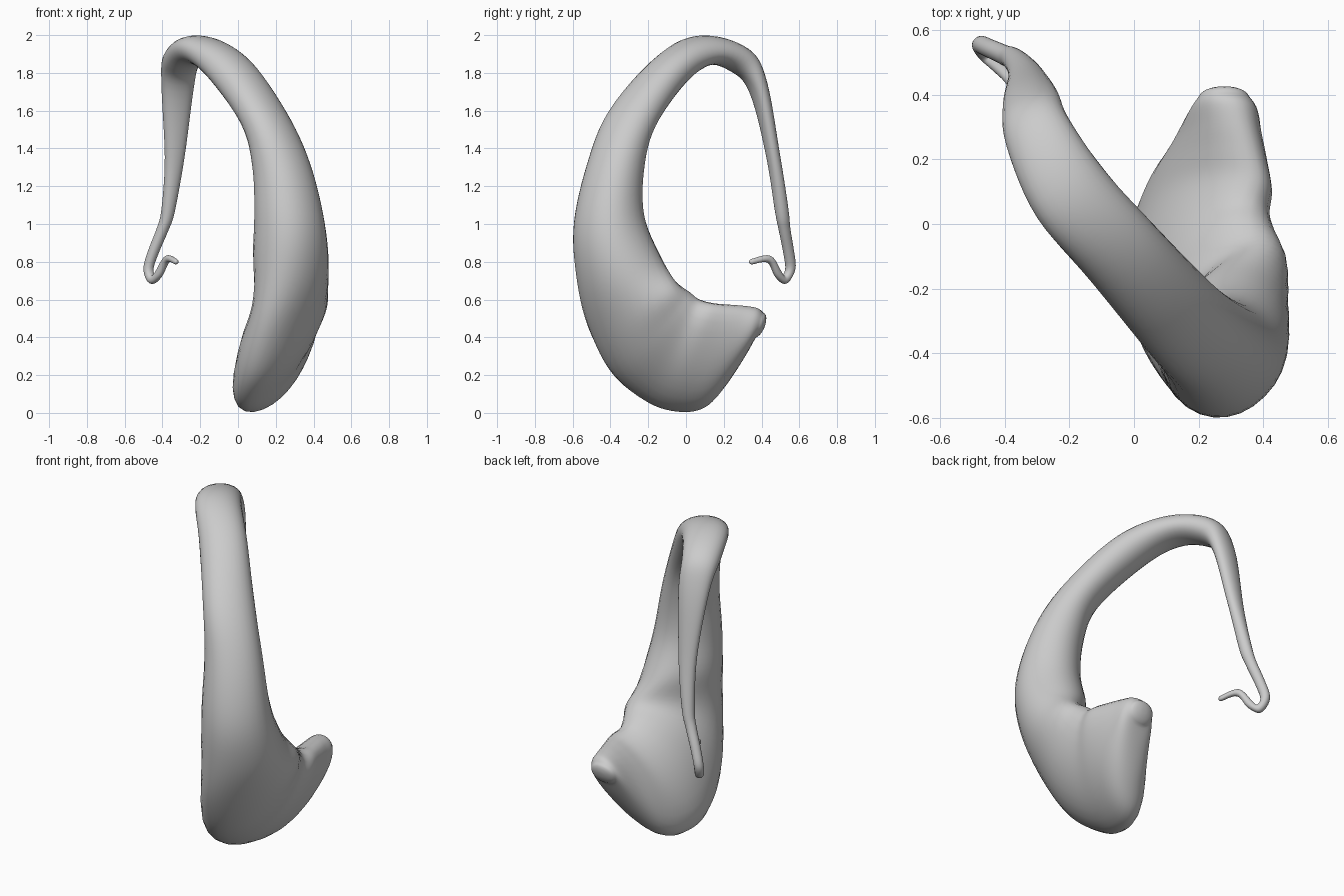
import bpy, bmesh, math
from mathutils import Vector

if "Cube" in bpy.data.objects:
    bpy.data.objects.remove(bpy.data.objects["Cube"])

SIDES = 28
STEPS = 6

# Crescent stations: outer rim point, inner rim point, half thickness
CRESCENT = [
    ((.275, .37, .40), (.28, .41, .53), .08),
    ((.265, .31, .295), (.285, .38, .555), .108),
    ((.215, .205, .14), (.295, .31, .565), .135),
    ((.155, .10, .035), (.305, .23, .568), .165),
    ((.115, -.03, .013), (.31, .15, .572), .19),
    ((.11, -.19, .06), (.28, .07, .59), .21),
    ((.185, -.365, .21), (.26, 0, .63), .235),
    ((.29, -.465, .45), (.26, -.11, .70), .25),
    ((.39, -.515, .72), (.17, -.205, .85), .23),
    ((.40, -.535, 1.0), (.145, -.28, 1.05), .19),
    ((.33, -.47, 1.33), (.13, -.275, 1.28), .16),
    ((.20, -.36, 1.61), (.08, -.215, 1.50), .145),
    ((.01, -.13, 1.885), (-.09, -.04, 1.74), .132),
    ((-.205, .075, 2.0), (-.19, .115, 1.84), .128),
    ((-.32, .32, 1.93), (-.275, .24, 1.81), .107),
    ((-.345, .42, 1.75), (-.295, .345, 1.70), .088),
    ((-.35, .495, 1.36), (-.32, .43, 1.35), .053),
]


def ramp(k, a, b):
    t = min(1, max(0, (k - a) / (b - a)))
    return t * t * (3 - 2 * t)


# The section turns to face 45 degrees along the crescent, then eases back on the thin leg
stations = []
for k, (o, i, h) in enumerate(CRESCENT):
    heading = 45 * ramp(k, 3.5, 8.5) - 27 * ramp(k, 11, 16)
    roll = .4 * math.sin(math.pi * k / 8) if k < 8 else 0
    stations.append([*o, *i, h, heading, roll])

# Curled tail: centre and radius, turned into further stations of the same loft
TAIL = [(-.37, .507, 1.07, .036), (-.40, .522, .97, .031), (-.445, .542, .86, .029),
        (-.474, .553, .765, .027), (-.455, .522, .706, .025), (-.42, .488, .735, .022),
        (-.375, .44, .815, .02), (-.328, .348, .80, .015)]
pts = [Vector(CRESCENT[-1][0])] + [Vector(t[:3]) for t in TAIL]
pts.append(pts[-1] * 2 - pts[-2])
side = Vector((math.cos(math.radians(35)), math.sin(math.radians(35)), 0))
for k, t in enumerate(TAIL, 1):
    out = side.cross(pts[k + 1] - pts[k - 1]).normalized() * t[3]
    stations.append([*(pts[k] + out), *(pts[k] - out), t[3], 35, 0])


def catmull(p, t):
    return [.5 * (2 * q + (r - o) * t + (2 * o - 5 * q + 4 * r - s) * t * t
                  + (3 * q - o - 3 * r + s) * t ** 3)
            for o, q, r, s in zip(*p)]


def ring(bm, row, scale=1, shift=Vector()):
    o, i, h, ang = Vector(row[:3]), Vector(row[3:6]), row[6], math.radians(row[7])
    c, a = (o + i) / 2 + shift, (o - i) / 2 * scale
    b = Vector((math.cos(ang), math.sin(ang), row[8])) * h * scale
    verts = []
    for k in range(SIDES):
        t = 2 * math.pi * k / SIDES
        ct, st = math.cos(t), math.sin(t)
        verts.append(bm.verts.new(c + a * math.copysign(abs(ct) ** .94, ct)
                                  + b * math.copysign(abs(st) ** .94, st)))
    return verts


# Whole hook in one loft, with a domed nub at the lower end and a rounded tail tip
padded = [stations[0]] + stations + [stations[-1]]
rows = [catmull(padded[k - 1:k + 3], s / STEPS)
        for k in range(1, len(padded) - 2) for s in range(STEPS)] + [stations[-1]]
bm = bmesh.new()
nub, tip = Vector((0, .03, 0)), (pts[-2] - pts[-3]).normalized() * .014
rings = [ring(bm, rows[0], math.cos(a), nub * math.sin(a)) for a in (1.45, 1.2, .9, .6, .3)]
rings += [ring(bm, r) for r in rows]
rings += [ring(bm, rows[-1], math.cos(a), tip * math.sin(a)) for a in (.5, 1, 1.4)]
for r0, r1 in zip(rings, rings[1:]):
    for k in range(SIDES):
        n = (k + 1) % SIDES
        bm.faces.new((r0[k], r0[n], r1[n], r1[k]))
bm.faces.new(rings[0])
bm.faces.new(rings[-1])
bmesh.ops.recalc_face_normals(bm, faces=bm.faces)
for f in bm.faces:
    f.smooth = True
mesh = bpy.data.meshes.new("curved_hook")
bm.to_mesh(mesh)
bm.free()
hook = bpy.data.objects.new("curved_hook", mesh)
bpy.context.collection.objects.link(hook)
sm = hook.modifiers.new("soften", 'SMOOTH')
sm.factor, sm.iterations = .5, 4
